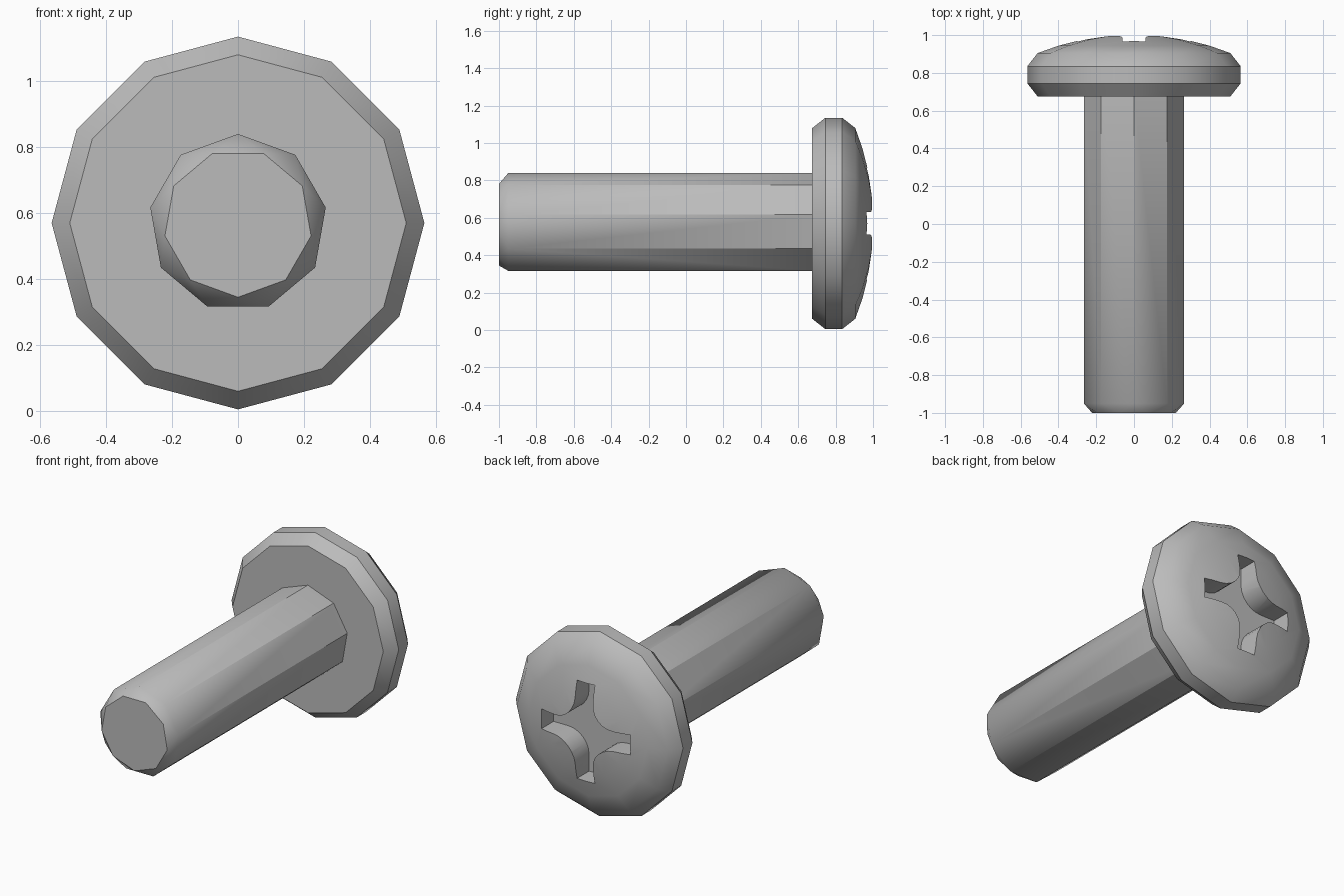
import bpy, bmesh
from math import sin, cos, pi, radians, sqrt

AXIS_Z = 0.57  # height of the screw axis

cube = bpy.data.objects.get("Cube")
if cube:
    bpy.data.objects.remove(cube, do_unlink=True)

steel = bpy.data.materials.new("steel_grey")
steel.use_nodes = True
GREY = (0.5, 0.5, 0.5, 1)
steel.diffuse_color = GREY
steel.node_tree.nodes["Principled BSDF"].inputs["Base Color"].default_value = GREY


def finish(bm, name):
    bmesh.ops.recalc_face_normals(bm, faces=bm.faces)
    mesh = bpy.data.meshes.new(name)
    bm.to_mesh(mesh)
    bm.free()
    mesh.materials.append(steel)
    obj = bpy.data.objects.new(name, mesh)
    bpy.context.collection.objects.link(obj)
    obj.location.z = AXIS_Z
    return obj


def ring(bm, sides, radius, y, twist=0.0):
    """Ring of vertices around the y axis, first one at the top."""
    angles = [2 * pi * (i + twist) / sides for i in range(sides)]
    return [bm.verts.new((radius * sin(a), y, radius * cos(a))) for a in angles]


def smooth(obj, angle):
    bpy.ops.object.select_all(action="DESELECT")
    obj.select_set(True)
    bpy.context.view_layer.objects.active = obj
    bpy.ops.object.shade_smooth_by_angle(angle=radians(angle))


# Shaft: nine sides, with a chamfered tip turned by half a step
bm = bmesh.new()
ring(bm, 9, 0.27, 0.70)
ring(bm, 9, 0.27, -0.95)
ring(bm, 9, 0.225, -1.0, 0.5)
bmesh.ops.convex_hull(bm, input=bm.verts)
bmesh.ops.dissolve_limit(bm, angle_limit=radians(1), verts=bm.verts, edges=bm.edges)
shaft = finish(bm, "shaft")
smooth(shaft, 35)

# Head: twelve-sided rim with chamfers and a shallow dome
SIDES = 12
profile = [(0.51, 0.675), (0.565, 0.745), (0.565, 0.835), (0.51, 0.905)]
DOME_R, DOME_TOP = 1.36, 1.004
profile += [(r, DOME_TOP - DOME_R + sqrt(DOME_R ** 2 - r * r)) for r in (0.4, 0.27, 0.14)]
bm = bmesh.new()
rings = [ring(bm, SIDES, r, y) for r, y in profile]
bm.faces.new(rings[0])
for a, b in zip(rings, rings[1:]):
    for i in range(SIDES):
        j = (i + 1) % SIDES
        bm.faces.new((a[i], a[j], b[j], b[i]))
apex = bm.verts.new((0, DOME_TOP, 0))
for i in range(SIDES):
    bm.faces.new((rings[-1][i], rings[-1][(i + 1) % SIDES], apex))
head = finish(bm, "head")

# Cross recess cutter: four arms joined by rounded inner corners
HALF, REACH, FILLET, FLOOR = 0.06, 0.3, 0.14, 0.85
corner = HALF + FILLET
quarter = [(REACH, HALF)]
for k in range(7):
    a = -pi / 2 - k * pi / 12
    quarter.append((corner + FILLET * cos(a), corner + FILLET * sin(a)))
quarter.append((HALF, REACH))
bm = bmesh.new()
outline = []
for q in range(4):
    c, s = round(cos(q * pi / 2)), round(sin(q * pi / 2))
    outline += [bm.verts.new((x * c - z * s, FLOOR, x * s + z * c)) for x, z in quarter]
base = bm.faces.new(outline)
top = bmesh.ops.extrude_face_region(bm, geom=[base])["geom"]
bmesh.ops.translate(bm, vec=(0, 0.3, 0),
                    verts=[v for v in top if isinstance(v, bmesh.types.BMVert)])
cutter = finish(bm, "recess_cutter")
cutter.hide_render = True

# Cut the recess into the head, then shade it
cut = head.modifiers.new("recess", "BOOLEAN")
cut.operation = "DIFFERENCE"
cut.solver = "EXACT"
cut.object = cutter
bpy.context.view_layer.objects.active = head
bpy.ops.object.modifier_apply(modifier=cut.name)
bpy.data.objects.remove(cutter, do_unlink=True)
smooth(head, 35)
